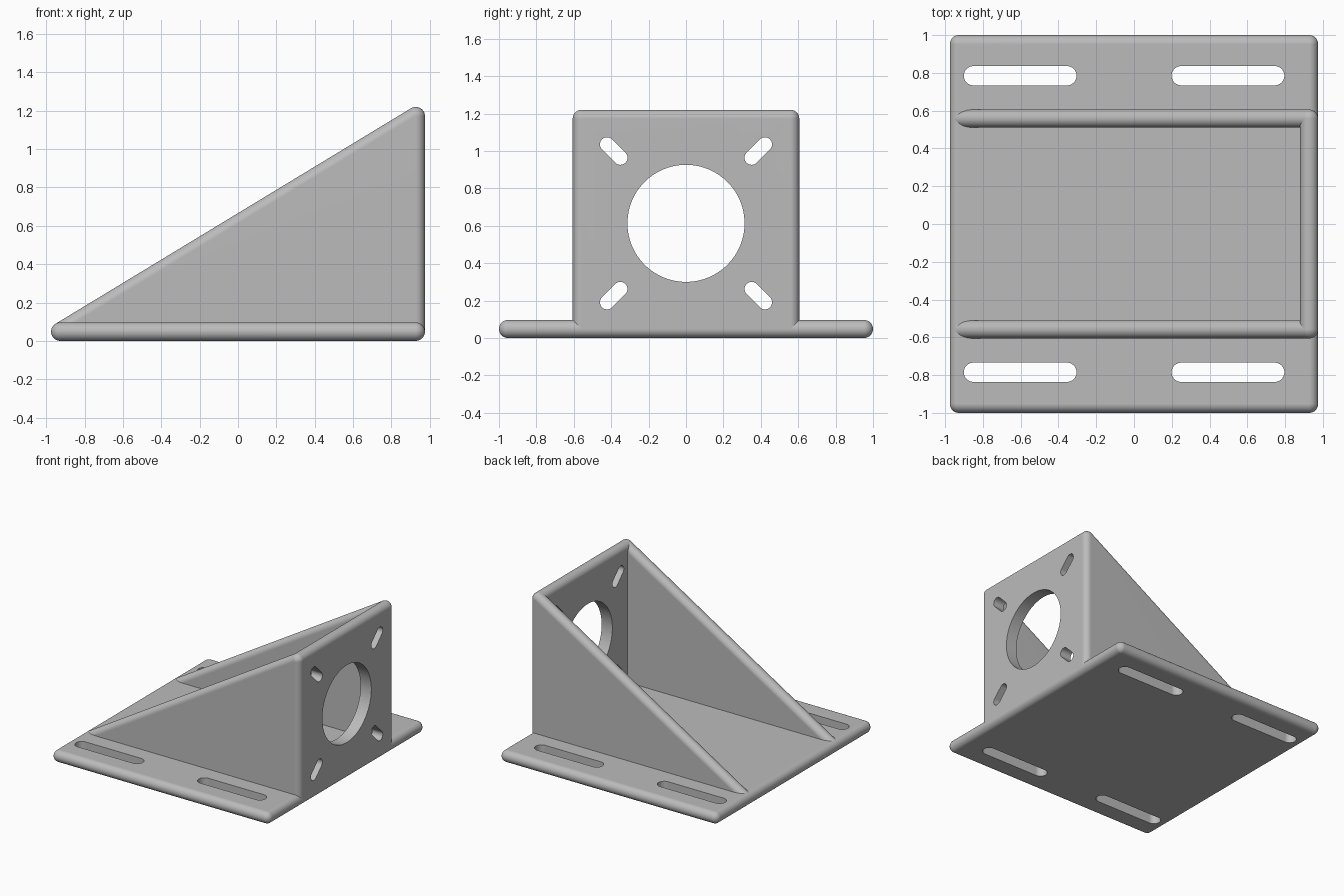
import bpy, bmesh, math
from mathutils import Vector

cube = bpy.data.objects.get("Cube")
if cube:
    bpy.data.objects.remove(cube, do_unlink=True)

R = 0.048                 # edge radius, half the sheet thickness
HX, HY = 0.975 - R, 1 - R  # base corner centres
WY = 0.606 - R            # side wall centre
TOP = 1.22 - R
LOW = 0.055               # bottom of the upright, sunk into the base

grey = bpy.data.materials.new("light grey")
grey.use_nodes = True
grey.diffuse_color = (0.5, 0.5, 0.5, 1)
grey.node_tree.nodes["Principled BSDF"].inputs["Base Color"].default_value = grey.diffuse_color


def hull_object(name, points):
    """Solid convex shape around a set of points."""
    bm = bmesh.new()
    for p in points:
        bm.verts.new(p)
    bmesh.ops.convex_hull(bm, input=bm.verts[:])
    bmesh.ops.delete(bm, geom=[v for v in bm.verts if not v.link_faces], context="VERTS")
    bmesh.ops.dissolve_limit(bm, angle_limit=math.radians(0.3), verts=bm.verts[:], edges=bm.edges[:])
    bmesh.ops.recalc_face_normals(bm, faces=bm.faces[:])
    mesh = bpy.data.meshes.new(name)
    bm.to_mesh(mesh)
    bm.free()
    mesh.materials.append(grey)
    ob = bpy.data.objects.new(name, mesh)
    bpy.context.collection.objects.link(ob)
    return ob


def rounded_slab(name, corners):
    """Slab with fully rounded edges: the hull of a ball at each corner."""
    bm = bmesh.new()
    bmesh.ops.create_uvsphere(bm, u_segments=32, v_segments=16, radius=R)
    ball = [v.co.copy() for v in bm.verts]
    bm.free()
    return hull_object(name, [Vector(c) + p for c in corners for p in ball])


def slot_cutter(start, end, radius, u, v, steps=48):
    """Slot (or round hole) through the plane spanned by u and v."""
    u, v = Vector(u), Vector(v)
    depth = u.cross(v) * 0.2
    ring = [(u * math.cos(a) + v * math.sin(a)) * radius
            for a in (math.tau * i / steps for i in range(steps))]
    return hull_object("slot_cutter", [Vector(c) + p + d for c in (start, end)
                                       for p in ring for d in (depth, -depth)])


def finish(ob, cutters=()):
    """Cut the holes, then shade smooth with flat faces kept flat."""
    bpy.ops.object.select_all(action="DESELECT")
    bpy.context.view_layer.objects.active = ob
    ob.select_set(True)
    for cutter in cutters:
        mod = ob.modifiers.new("hole", "BOOLEAN")
        mod.operation, mod.solver, mod.object = "DIFFERENCE", "EXACT", cutter
        bpy.ops.object.modifier_apply(modifier=mod.name)
        bpy.data.objects.remove(cutter, do_unlink=True)
    bpy.ops.object.shade_smooth_by_angle(angle=math.radians(30))
    weighted = ob.modifiers.new("flat_normals", "WEIGHTED_NORMAL")
    weighted.keep_sharp = True


X, Y, Z = (1, 0, 0), (0, 1, 0), (0, 0, 1)

# Base plate with four long mounting slots
base = rounded_slab("base_plate", [(x, y, R) for x in (-HX, HX) for y in (-HY, HY)])
finish(base, [slot_cutter((x, y, R), (x + 0.495, y, R), 0.051, X, Y)
              for x in (-0.85, 0.25) for y in (-0.785, 0.785)])

# Upright plate with a large round opening and four diagonal slots
upright = rounded_slab("upright_plate", [(HX, y, z) for y in (-WY, WY) for z in (LOW, TOP)])
MID = 0.613
holes = [slot_cutter((HX, 0, MID), (HX, 0, MID), 0.313, Y, Z, 96)]
for sy in (-1, 1):
    for sz in (-1, 1):
        inner, outer = ((HX, sy * d, MID + sz * d) for d in (0.351, 0.422))
        holes.append(slot_cutter(inner, outer, 0.038, Y, Z))
finish(upright, holes)

# Triangular side walls
for name, y in (("back_side_wall", WY), ("front_side_wall", -WY)):
    finish(rounded_slab(name, [(-HX, y, R), (HX, y, LOW), (HX, y, TOP)]))
